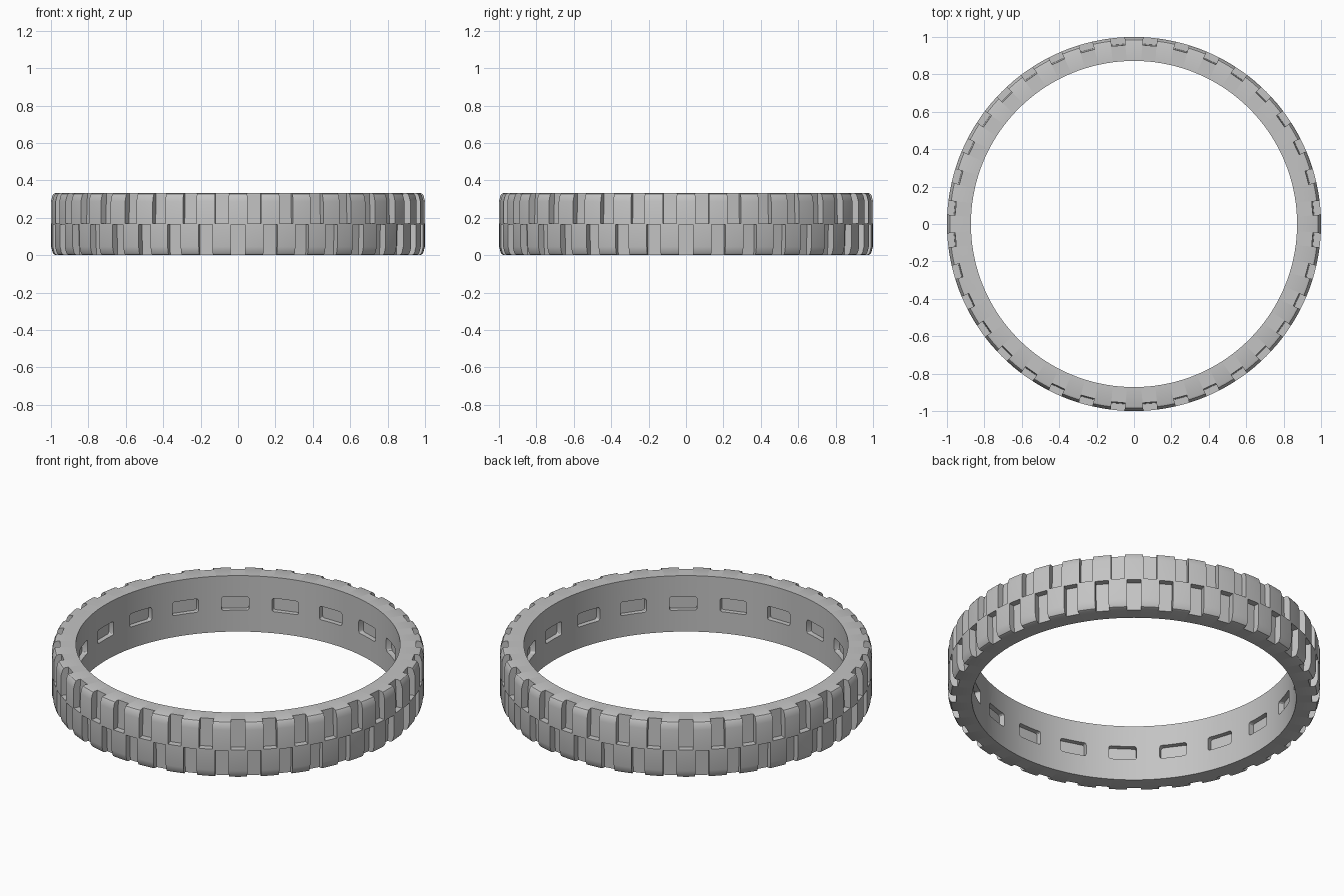
import bpy, bmesh, math
from mathutils import Matrix, Vector

if "Cube" in bpy.data.objects:
    bpy.data.objects.remove(bpy.data.objects["Cube"], do_unlink=True)

HEIGHT, MID, INNER = 0.332, 0.167, 0.872

grey = bpy.data.materials.new("plain_grey")
grey.use_nodes = True
grey.diffuse_color = (0.55, 0.55, 0.55, 1)
grey.node_tree.nodes["Principled BSDF"].inputs["Base Color"].default_value = (0.55, 0.55, 0.55, 1)


def to_object(bm, name):
    bmesh.ops.recalc_face_normals(bm, faces=bm.faces)
    mesh = bpy.data.meshes.new(name)
    bm.to_mesh(mesh)
    bm.free()
    mesh.materials.append(grey)
    obj = bpy.data.objects.new(name, mesh)
    bpy.context.collection.objects.link(obj)
    return obj


def add_box(bm, x0, x1, width, z0, z1, angle, corner=0.0, lean=0.0):
    """Radial box; lean shifts the inner face at the end away from the middle."""
    before = set(bm.verts)
    part = bmesh.new()
    bmesh.ops.create_cube(part, size=1)
    for v in part.verts:
        far_end = abs((z1 if v.co.z > 0 else z0) - MID) > 0.1
        v.co = Vector((x1 if v.co.x > 0 else x0 - lean * far_end,
                       v.co.y * width, z1 if v.co.z > 0 else z0))
    if corner:
        radial = [e for e in part.edges
                  if abs(e.verts[0].co.x - e.verts[1].co.x) > 0.01]
        bmesh.ops.bevel(part, geom=radial, offset=corner, segments=3,
                        profile=0.5, affect='EDGES')
    part.transform(Matrix.Rotation(math.radians(angle), 4, 'Z'))
    temp = bpy.data.meshes.new("temp")
    part.to_mesh(temp)
    part.free()
    bm.from_mesh(temp)
    bpy.data.meshes.remove(temp)


# Tire band: half profile mirrored about mid height, then revolved
shoulder = [(INNER, 0), (0.975, 0), (0.985, 0.004), (0.992, 0.014), (1.0, 0.045)]
profile = shoulder + [(r, HEIGHT - z) for r, z in reversed(shoulder)]
bm = bmesh.new()
verts = [bm.verts.new((r, 0, z)) for r, z in profile]
edges = [bm.edges.new((verts[i], verts[i - 1])) for i in range(len(verts))]
bmesh.ops.spin(bm, geom=verts + edges, cent=(0, 0, 0), axis=(0, 0, 1),
               angle=math.tau, steps=144, use_duplicate=False)
bmesh.ops.remove_doubles(bm, verts=bm.verts, dist=0.0001)
tire = to_object(bm, "tire_band")

# Tread grooves: two staggered rows, each open at its own rim
grooves = bmesh.new()
for i in range(36):
    add_box(grooves, 0.963, 1.1, 0.074, -0.05, MID - 0.003, i * 10, lean=0.008)
    add_box(grooves, 0.963, 1.1, 0.074, MID + 0.003, HEIGHT + 0.05, i * 10 + 5, lean=0.008)

# Rounded sockets around the inner wall
sockets = bmesh.new()
for i in range(20):
    add_box(sockets, 0.8, 0.9, 0.148, MID - 0.04, MID + 0.04, i * 18, corner=0.012)

# Cut grooves and sockets, then drop the cutters
bpy.context.view_layer.objects.active = tire
for name, cutter_bm in (("groove_cutter", grooves), ("socket_cutter", sockets)):
    cutter = to_object(cutter_bm, name)
    cutter.hide_render = True
    cut = tire.modifiers.new(name, 'BOOLEAN')
    cut.operation = 'DIFFERENCE'
    cut.solver = 'EXACT'
    cut.object = cutter
    bpy.ops.object.modifier_apply(modifier=name)
    bpy.data.objects.remove(cutter, do_unlink=True)

# Smooth curved walls, crisp groove edges
bpy.ops.object.select_all(action='DESELECT')
tire.select_set(True)
bpy.ops.object.shade_smooth_by_angle(angle=math.radians(30))
